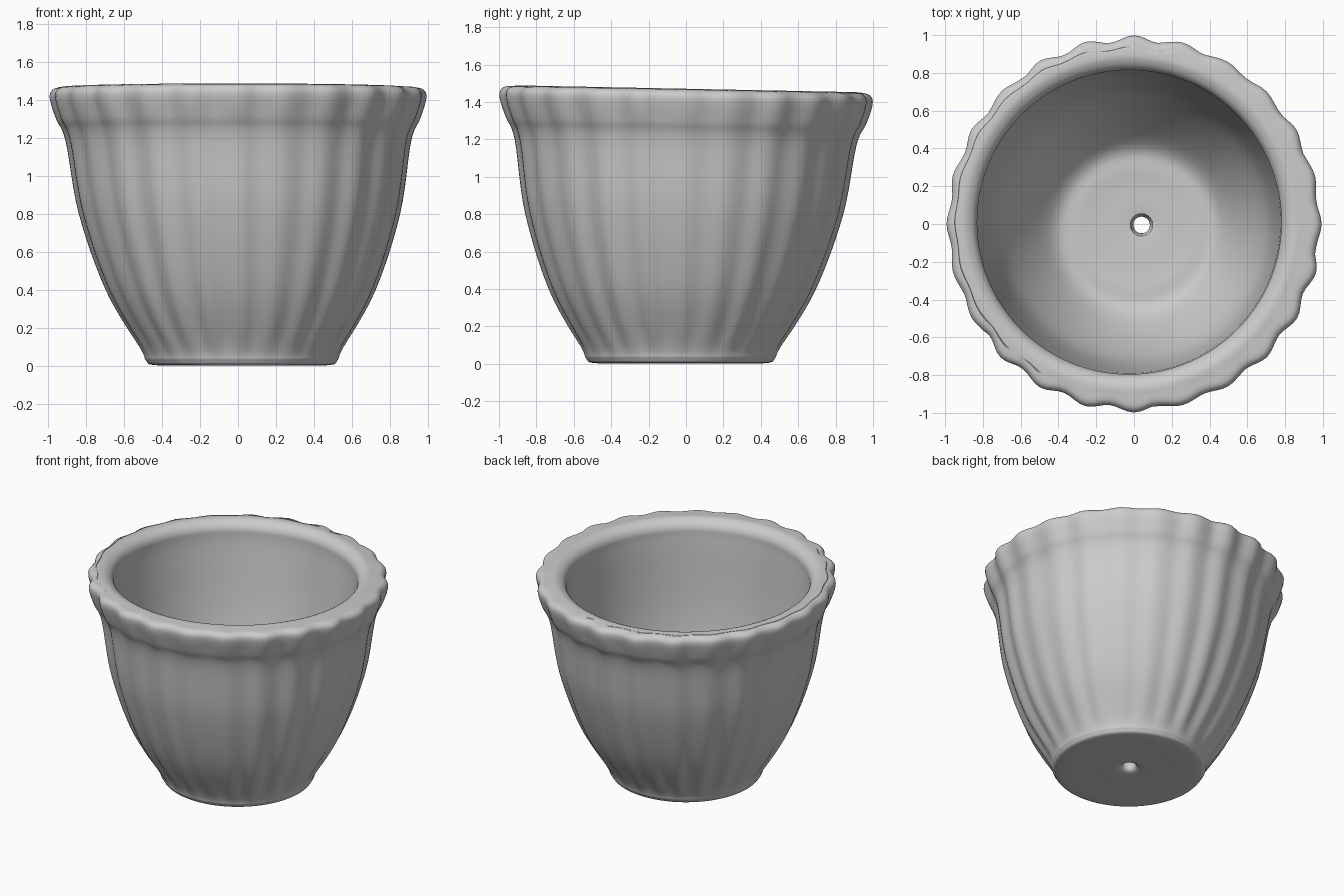
import bpy, bmesh, math, random
from mathutils import Vector

if "Cube" in bpy.data.objects:
    bpy.data.objects.remove(bpy.data.objects["Cube"])

random.seed(4)
SEG, STEPS, LOBES = 192, 6, 24

# radius, height: outside from drain hole up to the rim, then inside back down
OUTER = [(0.06, 0.01), (0.25, 0.004), (0.46, 0.004), (0.505, 0.03), (0.535, 0.10),
         (0.705, 0.40), (0.84, 0.80), (0.903, 1.18), (0.95, 1.30), (0.982, 1.41),
         (0.967, 1.455), (0.92, 1.468)]
INNER = [(0.86, 1.466), (0.81, 1.42), (0.80, 1.30), (0.75, 0.80), (0.67, 0.50),
         (0.46, 0.16), (0.30, 0.115), (0.09, 0.105), (0.057, 0.09)]


def catmull(a, b, c, d, t):
    return 0.5 * (2 * b + (c - a) * t + (2 * a - 5 * b + 4 * c - d) * t * t
                  + (3 * b - a - 3 * c + d) * t ** 3)


def ramp(v, lo, hi):
    t = min(1, max(0, (v - lo) / (hi - lo)))
    return t * t * (3 - 2 * t)


# smooth closed wall section
pts = [Vector(p) for p in OUTER + INNER]
n = len(pts)
section = [(catmull(pts[i - 1], pts[i], pts[(i + 1) % n], pts[(i + 2) % n], k / STEPS),
            i < len(OUTER) - 1)
           for i in range(n) for k in range(STEPS)]

# hand-made unevenness of the flutes
lobe = [random.uniform(0.6, 1.2) for _ in range(LOBES)]
foot = Vector((0.02, -0.03))
lip = Vector((-0.025, 0.01))
hole = Vector((0.04, -0.005))

bm = bmesh.new()
rings = []
for (r, z), outside in section:
    # centre drifts from the foot to the rim, and onto the drain hole
    top = Vector((0, 0)) if outside else lip
    centre = foot.lerp(top, min(1, max(0, z / 1.3)))
    centre = hole.lerp(centre, ramp(r, 0.08, 0.25))
    # flutes on the body, deeper scallops on the rim
    depth = 0.009 * ramp(z, 0.01, 0.2) + 0.005 * ramp(z, 1.22, 1.36)
    depth *= ramp(r, 0.88, 0.96) if z > 1.42 else (1 if outside else 0)
    ring = []
    for s in range(SEG):
        a = 2 * math.pi * s / SEG
        wave = math.cos(LOBES * a) * lobe[int(s * LOBES / SEG + 0.5) % LOBES]
        rad = r + depth * wave
        x, y = centre.x + rad * math.cos(a), centre.y + rad * math.sin(a)
        tilt = -0.02 * y * ramp(z, 0.1, 1.45)      # rim leans slightly back
        ring.append(bm.verts.new((x, y, max(0, z + tilt))))
    rings.append(ring)

# skin the rings into one closed wall
for i, ring in enumerate(rings):
    nxt = rings[(i + 1) % len(rings)]
    for s in range(SEG):
        t = (s + 1) % SEG
        bm.faces.new((ring[s], ring[t], nxt[t], nxt[s]))
bmesh.ops.recalc_face_normals(bm, faces=bm.faces)

mesh = bpy.data.meshes.new("flower_pot")
bm.to_mesh(mesh)
bm.free()
pot = bpy.data.objects.new("flower_pot", mesh)
bpy.context.collection.objects.link(pot)
for p in mesh.polygons:
    p.use_smooth = True
